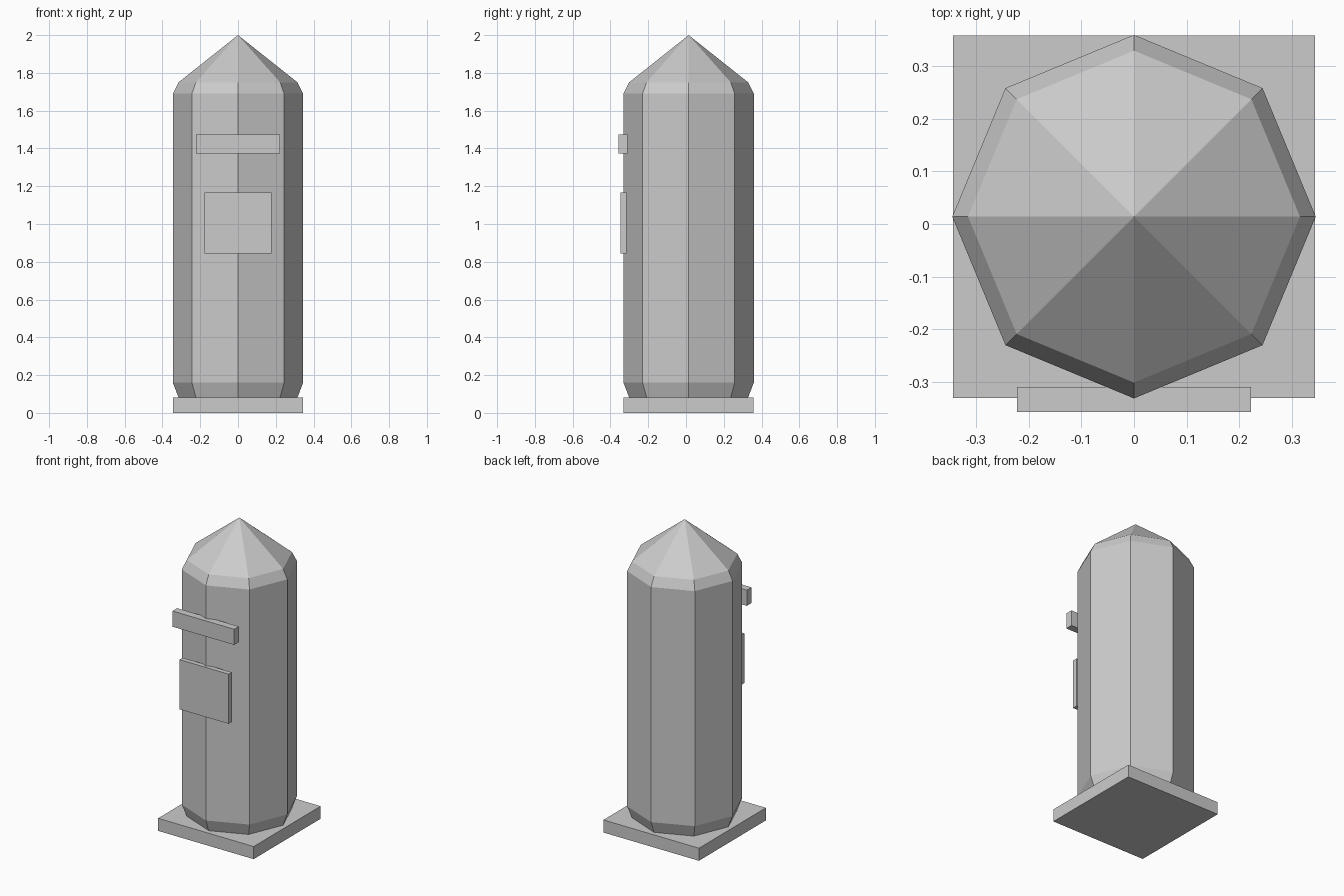
import bpy, bmesh, math

if "Cube" in bpy.data.objects:
    bpy.data.objects.remove(bpy.data.objects["Cube"])

grey = bpy.data.materials.new("plain grey")
grey.diffuse_color = (0.6, 0.6, 0.6, 1)
grey.use_nodes = True
grey.node_tree.nodes["Principled BSDF"].inputs["Base Color"].default_value = grey.diffuse_color
CY = 0.014   # centre of the pillar in y


def finish(name, bm):
    bmesh.ops.recalc_face_normals(bm, faces=bm.faces[:])
    mesh = bpy.data.meshes.new(name)
    bm.to_mesh(mesh)
    bm.free()
    mesh.materials.append(grey)
    obj = bpy.data.objects.new(name, mesh)
    bpy.context.collection.objects.link(obj)
    return obj


def box(name, x, y, z):
    bm = bmesh.new()
    bmesh.ops.create_cube(bm, size=1)
    for v in bm.verts:
        v.co = [(lo + hi) / 2 + c * (hi - lo) for c, (lo, hi) in zip(v.co, (x, y, z))]
    return finish(name, bm)


def lathe(name, profile, sides=8):
    """Faceted solid from (radius, height) rings, ending in a point."""
    bm = bmesh.new()
    rings = []
    for r, z in profile[:-1]:
        rings.append([bm.verts.new((r * math.cos(i * math.tau / sides),
                                    CY + r * math.sin(i * math.tau / sides), z))
                      for i in range(sides)])
    bm.faces.new(rings[0])
    for a, b in zip(rings, rings[1:]):
        for i in range(sides):
            j = (i + 1) % sides
            bm.faces.new((a[i], a[j], b[j], b[i]))
    tip = bm.verts.new((0, CY, profile[-1][1]))
    for i in range(sides):
        bm.faces.new((rings[-1][i], rings[-1][(i + 1) % sides], tip))
    return finish(name, bm)


# Square foot slab
box("base_slab", (-0.344, 0.344), (-0.33, 0.358), (0, 0.082))
# Octagonal pillar with chamfered ends and pointed cap
lathe("pillar", [(0.315, 0.082), (0.345, 0.16), (0.345, 1.69), (0.315, 1.75), (0, 2.0)])
# Letter slot hood and notice plate on the front
box("slot_hood", (-0.222, 0.222), (-0.357, -0.309), (1.372, 1.474))
box("notice_plate", (-0.177, 0.177), (-0.348, -0.316), (0.843, 1.166))
